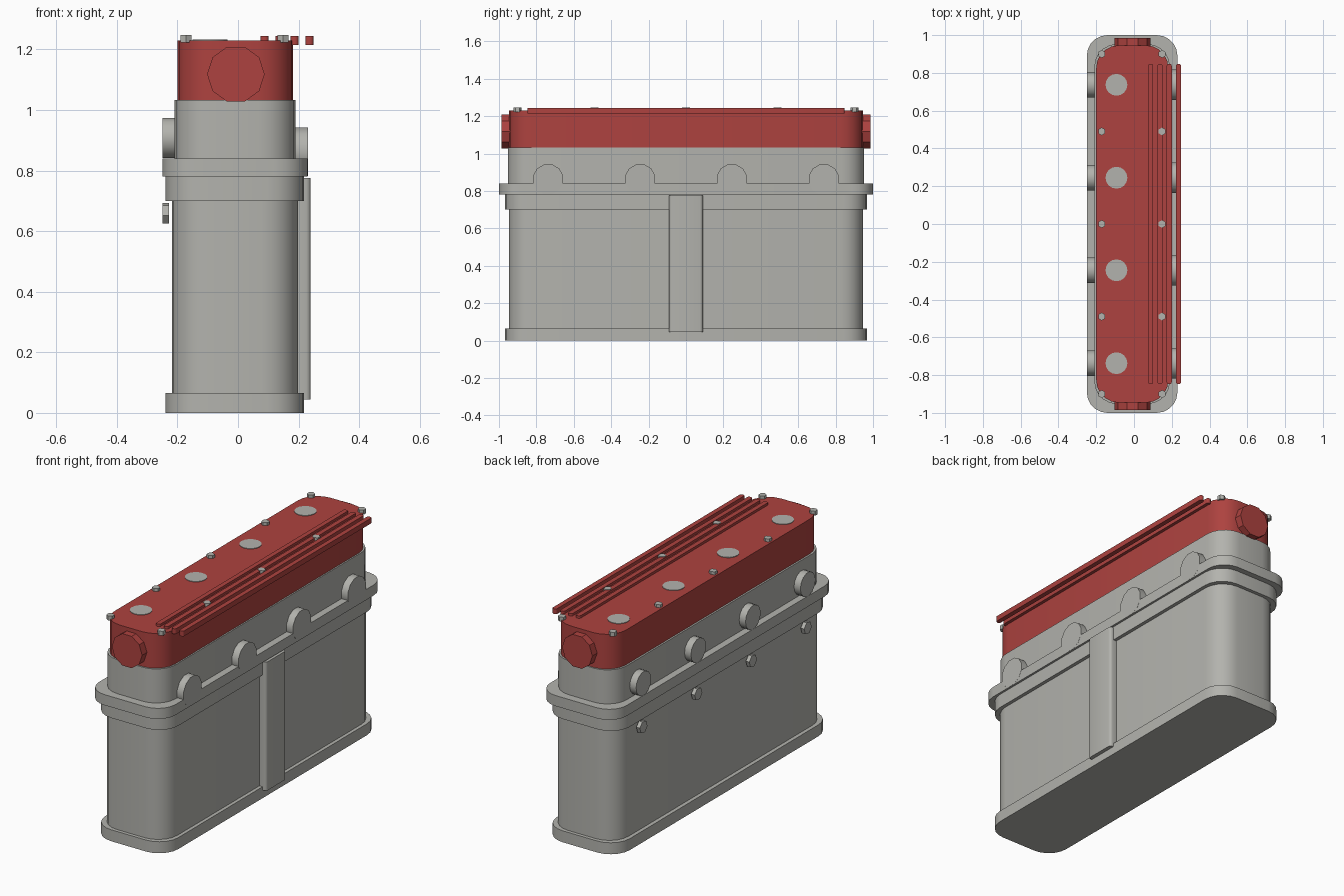
import bpy, bmesh, math
from mathutils import Matrix

if "Cube" in bpy.data.objects:
    bpy.data.objects.remove(bpy.data.objects["Cube"])


def material(name, rgb):
    m = bpy.data.materials.new(name)
    m.diffuse_color = (*rgb, 1)
    m.use_nodes = True
    m.node_tree.nodes["Principled BSDF"].inputs["Base Color"].default_value = m.diffuse_color
    return m


GREY = material("cast grey", (0.45, 0.45, 0.42))
RED = material("cover red", (0.42, 0.055, 0.05))


def finish(bm, name, mat, smooth=True):
    bmesh.ops.recalc_face_normals(bm, faces=bm.faces)
    me = bpy.data.meshes.new(name)
    bm.to_mesh(me)
    bm.free()
    me.materials.append(mat)
    ob = bpy.data.objects.new(name, me)
    bpy.context.collection.objects.link(ob)
    if smooth:
        bpy.ops.object.select_all(action='DESELECT')
        ob.select_set(True)
        bpy.context.view_layer.objects.active = ob
        bpy.ops.object.shade_smooth_by_angle(angle=math.radians(35))
    return ob


def box(name, mat, x, y, z, radius=0.0, axis=2, segs=5):
    """Box from ranges, with the four edges along one axis rounded."""
    bm = bmesh.new()
    size = [r[1] - r[0] for r in (x, y, z)]
    mid = [(r[1] + r[0]) / 2 for r in (x, y, z)]
    bmesh.ops.create_cube(bm, size=1, matrix=Matrix.Translation(mid) @ Matrix.Diagonal((*size, 1)))
    if radius:
        edges = [e for e in bm.edges
                 if abs((e.verts[0].co - e.verts[1].co)[axis]) > 1e-4]
        bmesh.ops.bevel(bm, geom=edges, offset=radius, segments=segs,
                        profile=0.5, affect='EDGES')
    return finish(bm, name, mat)


def disc(name, mat, axis, a, b, c1, c2, r, sides, turn=0.0):
    """Cylinder along an axis from a to b; c1, c2 are the other two coordinates in order."""
    bm = bmesh.new()
    if axis == 'x':
        rot, pos = Matrix.Rotation(math.pi / 2, 4, 'Y'), ((a + b) / 2, c1, c2)
    elif axis == 'y':
        rot, pos = Matrix.Rotation(math.pi / 2, 4, 'X'), (c1, (a + b) / 2, c2)
    else:
        rot, pos = Matrix.Identity(4), (c1, c2, (a + b) / 2)
    bmesh.ops.create_cone(bm, cap_ends=True, segments=sides, radius1=r, radius2=r,
                          depth=abs(b - a),
                          matrix=Matrix.Translation(pos) @ rot @ Matrix.Rotation(turn, 4, 'Z'))
    return finish(bm, name, mat, sides > 8)


# Stacked engine sections: name, material, x range, half length, z range
for name, mat, x, hy, z in (
        ("sump_plate", GREY, (-0.24, 0.218), 0.967, (0, 0.065)),
        ("engine_block", GREY, (-0.218, 0.198), 0.947, (0.065, 0.70)),
        ("block_deck", GREY, (-0.24, 0.218), 0.967, (0.70, 0.78)),
        ("head_flange", GREY, (-0.25, 0.23), 1.0, (0.78, 0.84)),
        ("cylinder_head", GREY, (-0.21, 0.19), 0.953, (0.84, 1.033)),
        ("valve_cover", RED, (-0.20, 0.182), 0.946, (1.033, 1.23))):
    box(name, mat, x, (-hy, hy), z, 0.12 if name != "head_flange" else 0.11)

# Rounded rib on the right side of the block
box("side_rib", GREY, (0.17, 0.24), (-0.09, 0.09), (0.045, 0.775), 0.015, 2, 3)

# Round covers at both ends of the valve cover
for s, label in ((-1, "front"), (1, "back")):
    disc(label + "_cam_cap", RED, 'y', s * 0.93, s * 0.986, -0.007, 1.118, 0.095, 10,
         math.pi / 2)

# Parts repeated per cylinder
for i, y in enumerate((-0.737, -0.245, 0.245, 0.737)):
    disc(f"exhaust_port_{i}", GREY, 'x', 0.15, 0.2305, y, 0.862, 0.083, 12, math.pi / 12)
    disc(f"intake_port_{i}", GREY, 'x', -0.25, -0.17, y, 0.907, 0.068, 14)
    disc(f"block_bolt_{i}", GREY, 'x', -0.25, -0.228, y, 0.659, 0.035, 6, 0.2)
    disc(f"plug_cap_{i}", GREY, 'z', 1.20, 1.233, -0.093, y, 0.058, 16)

# Cover bolts in two rows
for x in (-0.171, 0.149):
    for y in (-0.9, -0.49, 0, 0.49, 0.9):
        disc("cover_bolt", GREY, 'z', 1.222, 1.247, x, y, 0.021, 6)

# Long cooling fins with rounded ends along the right of the cover
for i in range(4):
    x = 0.088 + i * 0.0492
    box(f"cover_fin_{i}", RED, (x - 0.0135, x + 0.0135), (-0.848, 0.848),
        (1.214, 1.244), 0.011, 2, 3)
